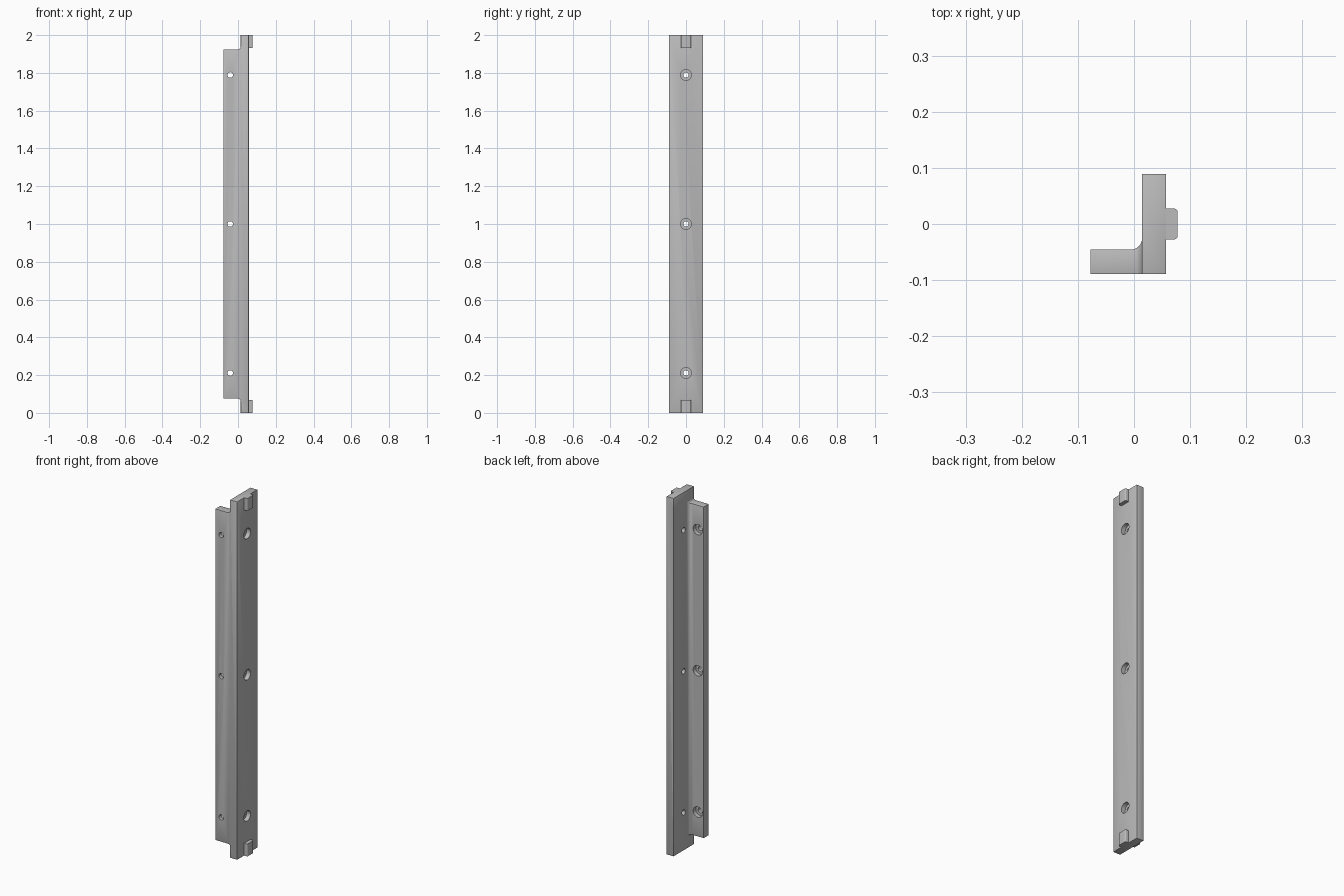
import bpy
import bmesh
from math import pi, sin, cos
from mathutils import Matrix, Vector

if "Cube" in bpy.data.objects:
    bpy.data.objects.remove(bpy.data.objects["Cube"])

# Outer sizes
X, Y, H = 0.0775, 0.0895, 2.0
PLATE_IN, PLATE_OUT = 0.0145, 0.057
FLANGE_BACK, FLANGE_END = -0.0455, 0.075
FILLET, END_FILLET = 0.02, 0.014
TAB_W, TAB_H = 0.0275, 0.069
HOLE_Z = (0.211, 1.0, 1.789)
HOLE_X = -0.041
BORE_R, HOLE_R = 0.029, 0.0145

grey = bpy.data.materials.new("plain grey")
grey.use_nodes = True
colour = (0.5, 0.5, 0.5, 1)
grey.diffuse_color = colour
grey.node_tree.nodes["Principled BSDF"].inputs["Base Color"].default_value = colour


def make_object(name, bm):
    bmesh.ops.recalc_face_normals(bm, faces=bm.faces)
    mesh = bpy.data.meshes.new(name)
    bm.to_mesh(mesh)
    bm.free()
    mesh.materials.append(grey)
    obj = bpy.data.objects.new(name, mesh)
    bpy.context.collection.objects.link(obj)
    return obj


def extrude(name, points, direction):
    """Prism from a closed outline of 3D points."""
    bm = bmesh.new()
    face = bm.faces.new([bm.verts.new(p) for p in points])
    top = bmesh.ops.extrude_face_region(bm, geom=[face])["geom"]
    moved = [v for v in top if isinstance(v, bmesh.types.BMVert)]
    bmesh.ops.translate(bm, verts=moved, vec=direction)
    return make_object(name, bm)


def arc(cx, cy, r, start, end, steps=8):
    angles = [start + (end - start) * i / steps for i in range(steps + 1)]
    return [(cx + r * cos(a), cy + r * sin(a)) for a in angles]


def apply(obj, name, kind, **settings):
    mod = obj.modifiers.new(name, kind)
    for key, value in settings.items():
        setattr(mod, key, value)
    bpy.context.view_layer.objects.active = obj
    bpy.ops.object.modifier_apply(modifier=mod.name)


def boolean(obj, cutter, operation):
    apply(obj, "cut", "BOOLEAN", object=cutter, operation=operation, solver="EXACT")
    bpy.data.objects.remove(cutter)


def soften(obj, width):
    apply(obj, "soft edges", "BEVEL", width=width, segments=2,
          limit_method="ANGLE", angle_limit=0.7)


# Angle bar: L section with an inner fillet
section = [(-X, -Y), (PLATE_OUT, -Y), (PLATE_OUT, Y), (PLATE_IN, Y)]
section += arc(PLATE_IN - FILLET, FLANGE_BACK + FILLET, FILLET, 0, -pi / 2)
section += [(-X, FLANGE_BACK)]
bar = extrude("angle_bar", [(x, y, 0) for x, y in section], Vector((0, 0, H)))

# Shortened flange: front outline with filleted ends
low = [(PLATE_OUT + 0.1, -0.1), (PLATE_IN, -0.1)]
low += arc(PLATE_IN - END_FILLET, FLANGE_END - END_FILLET, END_FILLET, 0, pi / 2)
low += [(-X - 0.1, FLANGE_END)]
outline = low + [(x, H - z) for x, z in reversed(low)]
limit = extrude("flange_limit", [(x, -0.2, z) for x, z in outline], Vector((0, 0.4, 0)))
boolean(bar, limit, "INTERSECT")
soften(bar, 0.0035)


def drill(start, direction, radius, depth):
    """Cut a round hole inward from a point on a face."""
    start, direction = Vector(start), Vector(direction)
    turn = direction.to_track_quat("Z", "Y").to_matrix().to_4x4()
    middle = start + direction * (depth / 2 - 0.005)
    bm = bmesh.new()
    bmesh.ops.create_cone(bm, cap_ends=True, segments=32, radius1=radius, radius2=radius,
                          depth=depth + 0.01, matrix=Matrix.Translation(middle) @ turn)
    boolean(bar, make_object("drill", bm), "DIFFERENCE")


# Counterbored screw holes through the plate and the flange
for z in HOLE_Z:
    for start, direction in (((PLATE_OUT, 0, z), (-1, 0, 0)),
                             ((HOLE_X, FLANGE_BACK, z), (0, -1, 0))):
        drill(start, direction, BORE_R, 0.024)
        drill(start, direction, HOLE_R, 0.06)

# Locating tabs at both ends
tabs = []
for name, z in (("bottom_tab", 0), ("top_tab", H - TAB_H)):
    r = 0.006
    tab = [(PLATE_OUT - 0.005, -TAB_W)]
    tab += arc(X - r, -TAB_W + r, r, -pi / 2, 0, 4)
    tab += arc(X - r, TAB_W - r, r, 0, pi / 2, 4)
    tab += [(PLATE_OUT - 0.005, TAB_W)]
    tabs.append(extrude(name, [(x, y, z) for x, y in tab], Vector((0, 0, TAB_H))))

# Smooth the rounded parts, keep edges sharp
bpy.ops.object.select_all(action="DESELECT")
for obj in [bar] + tabs:
    obj.select_set(True)
bpy.context.view_layer.objects.active = bar
bpy.ops.object.shade_smooth_by_angle(angle=0.6)
